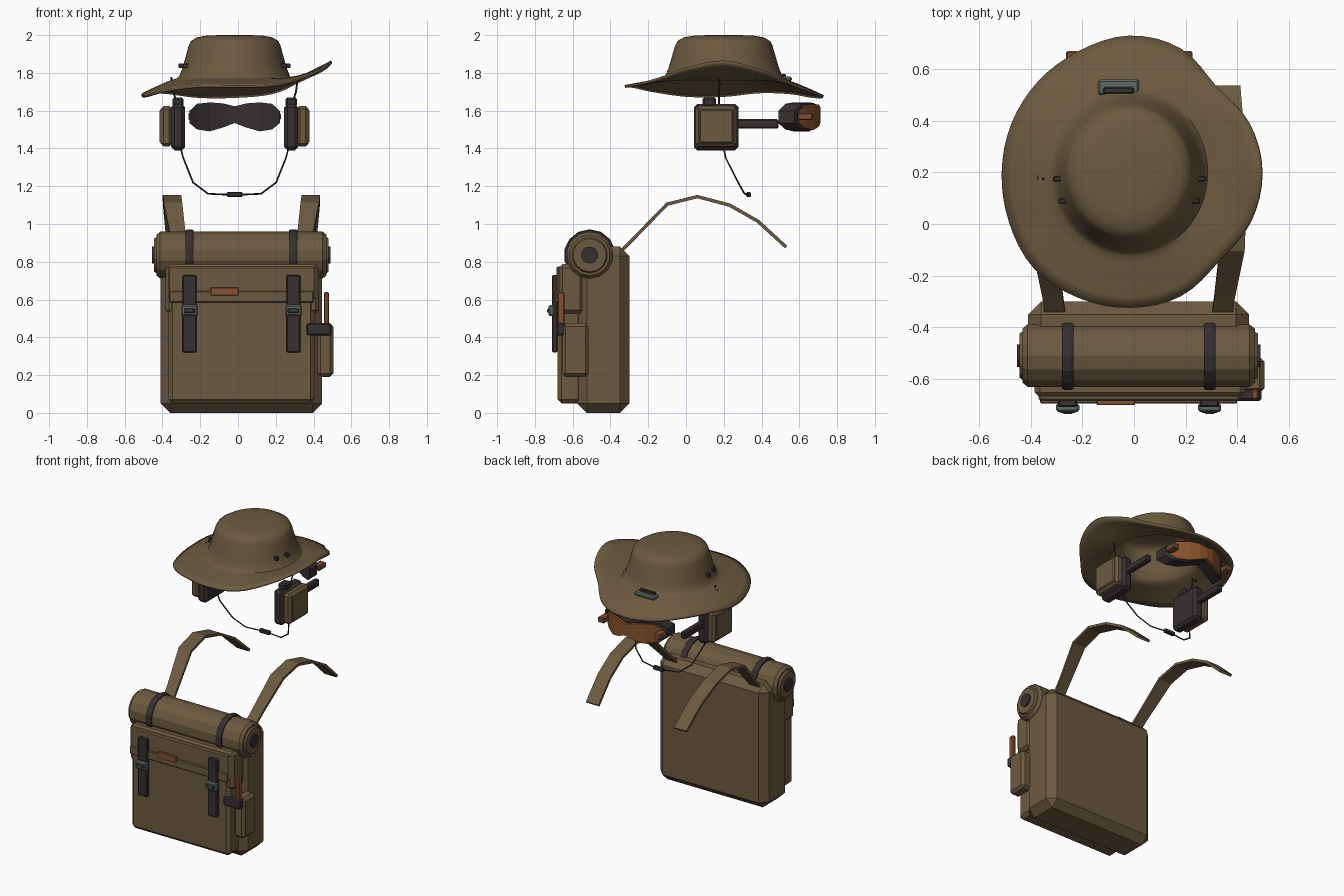
import bpy, bmesh, math
from mathutils import Vector

cube = bpy.data.objects.get("Cube")
if cube:
    bpy.data.objects.remove(cube, do_unlink=True)


def material(name, r, g, b):
    m = bpy.data.materials.new(name)
    m.use_nodes = True
    m.diffuse_color = (r, g, b, 1)
    m.node_tree.nodes["Principled BSDF"].inputs["Base Color"].default_value = (r, g, b, 1)
    return m


CANVAS = material("canvas_brown", .15, .102, .05)
DARK = material("dark_webbing", .038, .029, .031)
LEATHER = material("orange_leather", .23, .08, .032)
LENS = material("amber_lens", .25, .085, .025)
METAL = material("grey_green_metal", .11, .145, .13)

HX, HY = -.018, .2      # centre of the head gear
PX = .018               # centre of the pack


def finish(name, bm, mat, smooth=False):
    bmesh.ops.recalc_face_normals(bm, faces=bm.faces)
    mesh = bpy.data.meshes.new(name)
    bm.to_mesh(mesh)
    bm.free()
    mesh.materials.append(mat)
    ob = bpy.data.objects.new(name, mesh)
    bpy.context.collection.objects.link(ob)
    if smooth:
        mesh.shade_smooth()
    return ob


def box(name, x, y, z, mat, bevel=0.0):
    """Box from three (low, high) ranges with chamfered edges."""
    bm = bmesh.new()
    bmesh.ops.create_cube(bm, size=1)
    for v in bm.verts:
        v.co = [sum(r) / 2 + c * (r[1] - r[0]) for c, r in zip(v.co, (x, y, z))]
    if bevel:
        bmesh.ops.bevel(bm, geom=bm.edges[:], offset=bevel, segments=1,
                        affect='EDGES', profile=.5)
    return finish(name, bm, mat)


def side_range(centre, side, a, b):
    return tuple(sorted((centre + side * a, centre + side * b)))


def loft(bm, rings, closed=True):
    """Join rings of vertices with quads."""
    for a, b in zip(rings, rings[1:]):
        n = len(a)
        for i in range(n if closed else n - 1):
            j = (i + 1) % n
            bm.faces.new((a[i], a[j], b[j], b[i]))


def lathe_x(name, centre, profile, mat, sides=14):
    """Turn (x, radius) pairs around an axis along x."""
    bm = bmesh.new()
    rings = []
    for x, r in profile:
        angles = [2 * math.pi * (i + .5) / sides for i in range(sides)]
        rings.append([bm.verts.new((centre[0] + x, centre[1] + r * math.cos(a),
                                    centre[2] + r * math.sin(a))) for a in angles])
    loft(bm, rings)
    bm.faces.new(rings[0])
    bm.faces.new(rings[-1])
    return finish(name, bm, mat)


def cord(name, points, radius):
    """Thin square cord following the points."""
    bm = bmesh.new()
    for p, q in zip(points, points[1:]):
        p, q = Vector(p), Vector(q)
        turn = (q - p).to_track_quat('Z', 'Y').to_matrix().to_4x4()
        turn.translation = (p + q) / 2
        bmesh.ops.create_cone(bm, cap_ends=True, segments=6, radius1=radius,
                              radius2=radius, depth=(q - p).length + radius, matrix=turn)
    return finish(name, bm, DARK)


# Hat: round crown flowing into a wavy brim
REACH = [.51, .50, .475, .52, .53, .51, .50, .495, .495, .505, .525, .525, .525, .52, .49, .505]
LIFT = [1.865, 1.82, 1.76, 1.70, 1.68, 1.68, 1.70, 1.705, 1.685, 1.685, 1.71, 1.735, 1.735, 1.74, 1.775, 1.83]


def wave(values, u):
    """Smooth closed interpolation, u in turns."""
    n = len(values)
    k = math.floor(u * n)
    f = u * n - k
    a, b, c, d = (values[(k + o) % n] for o in (-1, 0, 1, 2))
    return b + .5 * f * (c - a + f * (2 * a - 5 * b + 4 * c - d + f * (3 * (b - c) + d - a)))


bm = bmesh.new()
SEG = 64
crown = [(.08, 2.0), (.15, 1.997), (.2, 1.988), (.232, 1.968), (.243, 1.945),
         (.258, 1.89), (.276, 1.825), (.292, 1.785), (.304, 1.772)]
rings = []
for r, z in crown:
    rings.append([bm.verts.new((HX + r * math.cos(2 * math.pi * i / SEG),
                                HY + 1.06 * r * math.sin(2 * math.pi * i / SEG), z))
                  for i in range(SEG)])
for t in (.2, .4, .6, .8, 1):
    ring = []
    for i in range(SEG):
        a = 2 * math.pi * i / SEG
        r = .304 * (1 - t) + wave(REACH, i / SEG) * t
        z = 1.772 + (wave(LIFT, i / SEG) - 1.772) * t ** 1.2
        ring.append(bm.verts.new((HX + r * math.cos(a), HY + r * math.sin(a), z)))
    rings.append(ring)
loft(bm, rings)
bm.faces.new(rings[0])
hat = finish("hat", bm, CANVAS, True)
if sum(p.normal.z for p in hat.data.polygons) < 0:
    hat.data.flip_normals()
shell = hat.modifiers.new("thickness", 'SOLIDIFY')
shell.thickness, shell.offset = .014, -1
bpy.context.view_layer.objects.active = hat
hat.select_set(True)
bpy.ops.object.shade_smooth_by_angle(angle=math.radians(40))
hat.select_set(False)

box("hat_buckle", (-.14, .02), (.50, .56), (1.755, 1.78), METAL, .008)
box("hat_buckle_tab", (-.12, .0), (.505, .53), (1.77, 1.795), DARK, .005)

for side, word in ((-1, "right"), (1, "left")):
    # Eyelets on the crown
    for k, (dx, y) in enumerate(((.284, .175), (.262, .09))):
        box(f"{word}_eyelet_{k}", side_range(HX, side, dx - .02, dx + .012),
            (y - .011, y + .011), (1.825, 1.85), DARK, .004)

    # Ear protection cup, shell, tab and arm
    box(f"{word}_ear_pad", side_range(HX, side, .262, .337), (.042, .278), (1.39, 1.635), DARK, .018)
    box(f"{word}_ear_shell", side_range(HX, side, .33, .392), (.05, .27), (1.41, 1.625), CANVAS, .016)
    box(f"{word}_ear_panel", side_range(HX, side, .385, .397), (.072, .248), (1.43, 1.605), CANVAS, .005)
    box(f"{word}_ear_tab", side_range(HX, side, .27, .33), (.088, .16), (1.62, 1.67), DARK, .01)
    box(f"{word}_ear_arm", side_range(HX, side, .28, .32), (.26, .49), (1.505, 1.555), DARK, .008)
    box(f"{word}_goggle_hinge", side_range(HX, side, .195, .245), (.59, .67), (1.55, 1.588), LEATHER, .006)

    # Hanging and chin cords
    cord(f"{word}_hat_cord", [(HX + side * x, .175, z) for x, z in ((.3, 1.62), (.325, 1.7), (.335, 1.775))], .005)
    chin = ((.285, .2, 1.40), (.272, .21, 1.35), (.22, .276, 1.22), (.14, .31, 1.16), (.03, .33, 1.155))
    cord(f"{word}_chin_cord", [(HX + side * x, y, z) for x, y, z in chin], .0045)
box("chin_toggle", (HX - .042, HX + .042), (.318, .344), (1.142, 1.17), DARK, .006)
box("cord_stop", (-.378, -.362), (.172, .188), (1.735, 1.755), DARK)


# Goggles: curved mask with a nose notch
def mask(name, mat, grow, back, front):
    half = [(.235, 1.535, 1.597), (.195, 1.502, 1.635), (.13, 1.492, 1.642),
            (.06, 1.512, 1.637), (0, 1.535, 1.622)]
    columns = [(-x, a, b) for x, a, b in half] + [(x, a, b) for x, a, b in half[-2::-1]]
    bm = bmesh.new()
    rings = []
    for x, low, high in columns:
        bend = 2.1 * x * x
        rings.append([bm.verts.new((HX + x * grow, y - bend, 1.567 + (z - 1.567) * grow))
                      for y, z in ((back, low), (front, low), (front, high), (back, high))])
    loft(bm, rings)
    bm.faces.new(rings[0])
    bm.faces.new(rings[-1])
    return finish(name, bm, mat)


mask("goggle_frame", DARK, 1.02, .605, .69)
mask("goggle_lens", LENS, .92, .66, .712)

# Pack body, front pocket and flap
box("pack_body", (-.41, .445), (-.575, -.30), (0, .88), CANVAS, .05)
box("front_pocket", (-.368, .405), (-.68, -.55), (.05, .72), CANVAS, .022)
box("pack_flap", (-.385, .43), (-.673, -.54), (.525, .788), CANVAS, .02)
box("flap_face", (-.37, .41), (-.686, -.66), (.60, .775), CANVAS, .008)
box("flap_hem", (-.365, .40), (-.696, -.675), (.585, .645), CANVAS, .005)
box("leather_tag", (-.145, .003), (-.702, -.68), (.622, .664), LEATHER, .003)

# Side pocket with a sheathed tool
box("side_pocket", (.42, .505), (-.655, -.515), (.19, .475), CANVAS, .018)
box("tool_sheath", (.36, .495), (-.685, -.64), (.41, .475), DARK, .008)
box("tool_handle", (.455, .482), (-.68, -.642), (.46, .64), LEATHER, .006)

# Bedroll
AXIS = (PX, -.51, .835)
roll = [(.462, .07), (.462, .088), (.45, .095), (.45, .108), (.43, .124)]
lathe_x("bedroll", AXIS, [(-x, r) for x, r in roll] + [(x, r) for x, r in roll[::-1]], CANVAS)
lathe_x("bedroll_core", AXIS, [(-.472, .045), (.472, .045)], DARK)

# Shoulder strap path: distance from centre, y, z
PATH = [(.325, -.34, .86), (.333, -.28, .92), (.362, -.10, 1.105), (.368, .06, 1.145),
        (.366, .23, 1.10), (.358, .38, 1.015), (.345, .53, .878)]
for side, word in ((-1, "right"), (1, "left")):
    bm = bmesh.new()
    rows = []
    for k, (x, y, z) in enumerate(PATH):
        w = .04 if k < 2 else .049
        rows.append([bm.verts.new((PX + side * x + o, y, z)) for o in (-w, w)])
    loft(bm, rows, closed=False)
    strap = finish(f"{word}_shoulder_strap", bm, CANVAS)
    thick = strap.modifiers.new("thickness", 'SOLIDIFY')
    thick.thickness, thick.offset = .018, 0

    # Bedroll band, front webbing and buckle
    c = PX + side * .275
    lathe_x(f"{word}_bedroll_band", (c, -.51, .835),
            [(-.022, .12), (-.022, .132), (-.012, .137), (.012, .137), (.022, .132), (.022, .12)], DARK)
    box(f"{word}_front_webbing", (c - .037, c + .037), (-.71, -.68), (.32, .73), DARK, .006)
    box(f"{word}_buckle", (c - .045, c + .045), (-.728, -.695), (.512, .57), METAL, .008)
    box(f"{word}_buckle_slot", (c - .03, c + .03), (-.732, -.72), (.53, .552), DARK, .002)
    box(f"{word}_buckle_bar", (c - .018, c + .018), (-.736, -.725), (.534, .548), METAL, .002)
